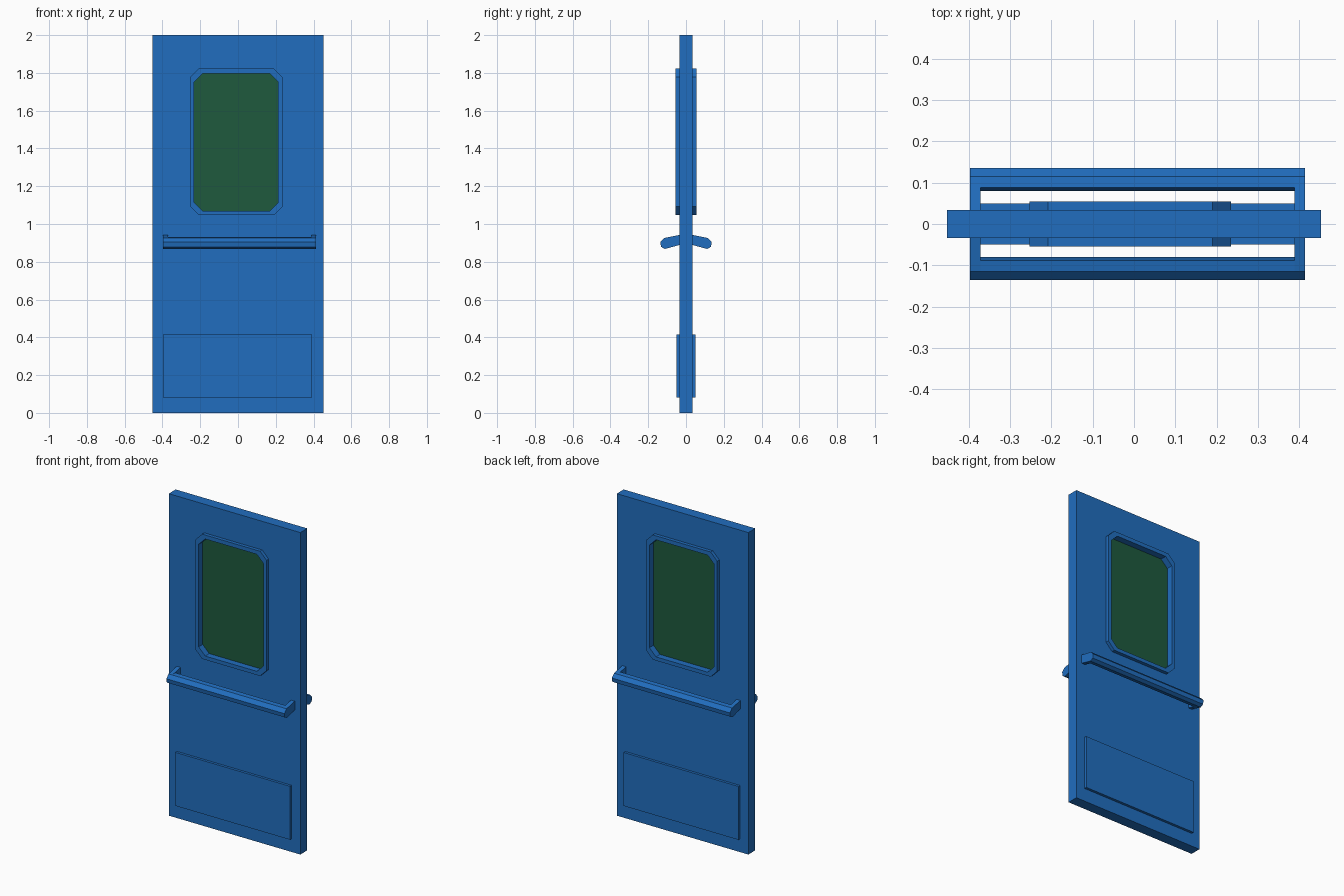
import bpy
import bmesh

if "Cube" in bpy.data.objects:
    bpy.data.objects.remove(bpy.data.objects["Cube"])


def material(name, rgb):
    m = bpy.data.materials.new(name)
    m.diffuse_color = (*rgb, 1)
    m.use_nodes = True
    m.node_tree.nodes["Principled BSDF"].inputs["Base Color"].default_value = m.diffuse_color
    return m


BLUE = material("blue_paint", (0.015, 0.155, 0.52))
GREEN = material("green_glass", (0.013, 0.10, 0.048))


def outline(x0, x1, z0, z1, c=0.0):
    """Rectangle, or octagon when the corner cut c is given."""
    if c == 0:
        return [(x0, z0), (x1, z0), (x1, z1), (x0, z1)]
    return [(x0 + c, z0), (x1 - c, z0), (x1, z0 + c), (x1, z1 - c),
            (x1 - c, z1), (x0 + c, z1), (x0, z1 - c), (x0, z0 + c)]


def panel(name, loops, half, mat):
    """Flat panel from filled outlines (second loop is a hole), centred on y = 0."""
    curve = bpy.data.curves.new(name, 'CURVE')
    curve.dimensions = '2D'
    curve.fill_mode = 'BOTH'
    curve.extrude = half
    for pts in loops:
        s = curve.splines.new('POLY')
        s.points.add(len(pts) - 1)
        for p, (x, z) in zip(s.points, pts):
            p.co = (x, z, 0, 1)
        s.use_cyclic_u = True
    ob = bpy.data.objects.new(name, curve)
    bpy.context.collection.objects.link(ob)
    ob.rotation_euler.x = 1.5707963
    bpy.ops.object.select_all(action='DESELECT')
    ob.select_set(True)
    bpy.context.view_layer.objects.active = ob
    bpy.ops.object.convert(target='MESH')
    ob = bpy.context.object
    ob.name = name
    ob.data.materials.clear()
    ob.data.materials.append(mat)
    for p in ob.data.polygons:
        p.use_smooth = False
    return ob


def prism(bm, profile, x0, x1):
    """Extrude a (y, z) profile along x."""
    face = bm.faces.new([bm.verts.new((x0, y, z)) for y, z in profile])
    ext = bmesh.ops.extrude_face_region(bm, geom=[face], use_keep_orig=True)
    verts = [g for g in ext["geom"] if isinstance(g, bmesh.types.BMVert)]
    bmesh.ops.translate(bm, verts=verts, vec=(x1 - x0, 0, 0))


# door slab, window frame and glass
frame_outer = outline(-0.253, 0.235, 1.047, 1.822, 0.045)
frame_inner = outline(-0.232, 0.213, 1.07, 1.797, 0.045)
panel("door_slab", [outline(-0.452, 0.452, 0, 2), frame_outer], 0.034, BLUE)
panel("window_frame", [frame_outer, frame_inner], 0.055, BLUE)
panel("window_glass", [frame_inner], 0.015, GREEN)

# kick plates, one slab passing through the door to both sides
panel("kick_plates", [outline(-0.396, 0.393, 0.082, 0.414)], 0.05, BLUE)

# push bars: crossbar with an arm at each end, on both faces
nose = [(-0.115, 0.926), (-0.136, 0.904), (-0.132, 0.879), (-0.112, 0.868)]
arm = [(-0.03, 0.943)] + nose + [(-0.03, 0.890)]
bar = [(-0.088, 0.930)] + nose + [(-0.080, 0.877)]
for name, sign in (("push_bar_front", 1), ("push_bar_back", -1)):
    bm = bmesh.new()
    for profile, x0, x1 in ((arm, -0.397, -0.371), (bar, -0.371, 0.388),
                            (arm, 0.388, 0.414)):
        prism(bm, [(y * sign, z) for y, z in profile], x0, x1)
    bmesh.ops.recalc_face_normals(bm, faces=bm.faces[:])
    mesh = bpy.data.meshes.new(name)
    bm.to_mesh(mesh)
    bm.free()
    mesh.materials.append(BLUE)
    bpy.context.collection.objects.link(bpy.data.objects.new(name, mesh))
